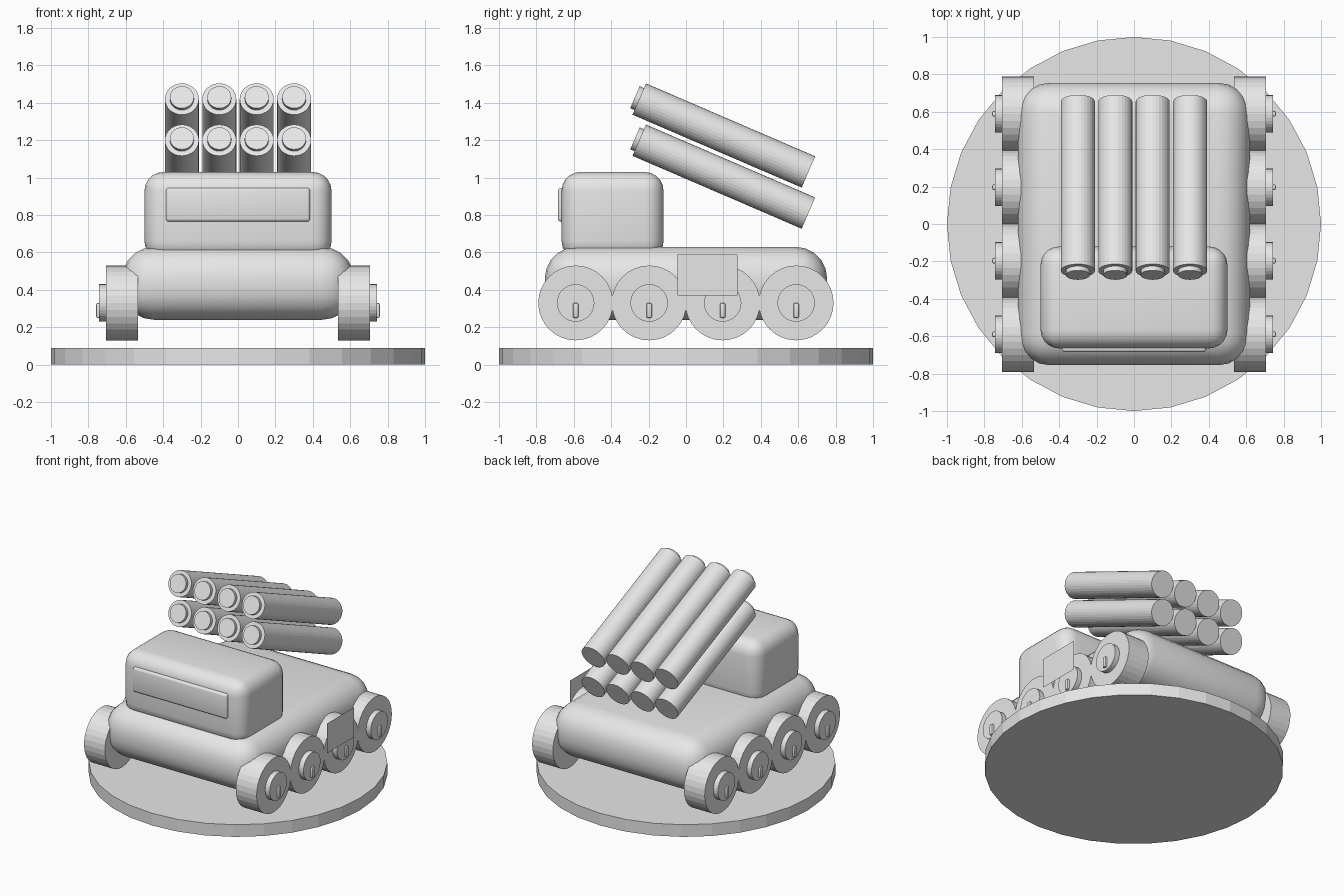
import bpy
import math
from mathutils import Vector

cube = bpy.data.objects.get("Cube")
if cube:
    bpy.data.objects.remove(cube, do_unlink=True)

grey = bpy.data.materials.new("light grey")
grey.use_nodes = True
grey.diffuse_color = (0.8, 0.8, 0.8, 1)
grey.node_tree.nodes["Principled BSDF"].inputs["Base Color"].default_value = (0.8, 0.8, 0.8, 1)


def finish(name):
    obj = bpy.context.object
    obj.name = name
    obj.data.materials.append(grey)
    return obj


def rounded_box(name, low, high, bevel, segments=5):
    low, high = Vector(low), Vector(high)
    bpy.ops.mesh.primitive_cube_add(size=1, location=(low + high) / 2)
    obj = finish(name)
    obj.scale = high - low
    bpy.ops.object.transform_apply(location=False, rotation=False, scale=True)
    mod = obj.modifiers.new("rounding", "BEVEL")
    mod.width = bevel
    mod.segments = segments
    bpy.ops.object.modifier_apply(modifier=mod.name)
    bpy.ops.object.shade_smooth_by_angle(angle=math.radians(35))
    return obj


def rod(name, start, end, radius):
    start, end = Vector(start), Vector(end)
    axis = end - start
    bpy.ops.mesh.primitive_cylinder_add(vertices=32, radius=radius, depth=axis.length,
                                        location=(start + end) / 2)
    obj = finish(name)
    obj.rotation_euler = axis.to_track_quat("Z", "Y").to_euler()
    return obj


# Round display base
rod("base_disc", (0, 0, 0), (0, 0, 0.09), 1)

# Hull, cab and windscreen
rounded_box("hull", (-0.62, -0.755, 0.24), (0.62, 0.755, 0.63), 0.17)
rounded_box("cab", (-0.5, -0.665, 0.56), (0.5, -0.12, 1.03), 0.1)
rounded_box("windscreen", (-0.385, -0.685, 0.765), (0.385, -0.64, 0.945), 0.015, 3)

# Four wheels on each side, with hubs and small bolts
for side, label in ((1, "left"), (-1, "right")):
    for i in range(4):
        y = -0.59 + i * 0.393
        tag = f"{label}_{i + 1}"
        rod("wheel_" + tag, (side * 0.535, y, 0.33), (side * 0.705, y, 0.33), 0.2)
        rod("hub_" + tag, (side * 0.69, y, 0.33), (side * 0.742, y, 0.33), 0.1)
        xs = sorted((side * 0.72, side * 0.758))
        rounded_box("bolt_" + tag, (xs[0], y - 0.015, 0.25),
                    (xs[1], y + 0.015, 0.33), 0.008, 2)

# Thin panel on the left side
bpy.ops.mesh.primitive_plane_add(size=1, location=(0.757, 0.115, 0.48),
                                 rotation=(0, math.pi / 2, 0))
panel = finish("side_panel")
panel.scale = (0.22, 0.32, 1)

# Two rows of tilted launch tubes with raised front caps
tilt = math.radians(23.3)
forward = Vector((0, -math.cos(tilt), math.sin(tilt)))
for row, z in (("lower", 1.2), ("upper", 1.42)):
    for i in range(4):
        mouth = Vector((-0.3 + i * 0.2, -0.25, z))
        rod(f"tube_{row}_{i + 1}", mouth - forward * 0.985, mouth, 0.091)
        rod(f"tube_cap_{row}_{i + 1}", mouth - forward * 0.02, mouth + forward * 0.025, 0.064)
